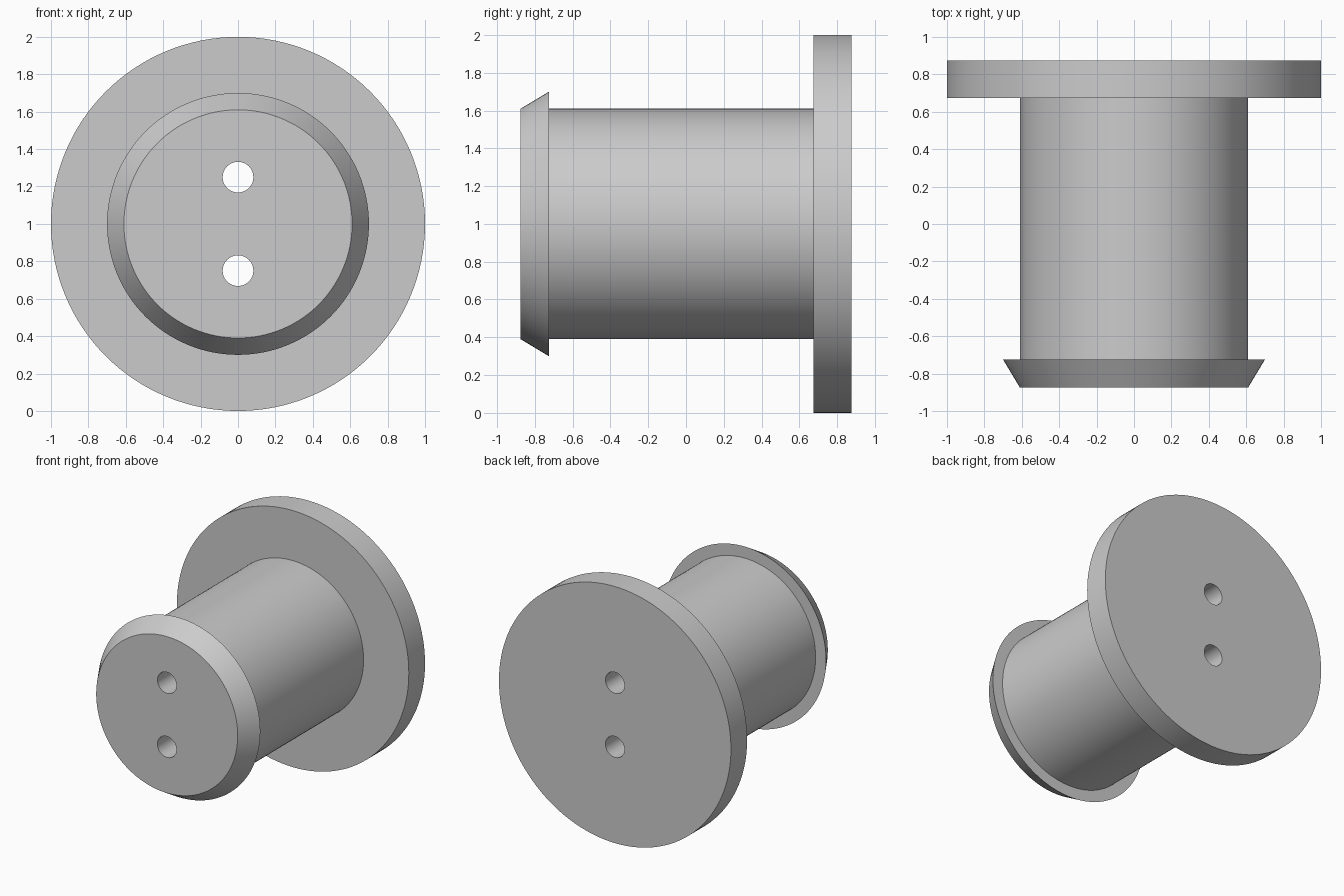
import bpy
import bmesh
import math
from mathutils import Matrix, Vector

default = bpy.data.objects.get("Cube")
if default:
    bpy.data.objects.remove(default, do_unlink=True)

SEGMENTS = 128
CENTRE_Z = 1.0

grey = bpy.data.materials.new("plain_grey")
grey.use_nodes = True
colour = (0.6, 0.6, 0.6, 1)
grey.diffuse_color = colour
grey.node_tree.nodes["Principled BSDF"].inputs["Base Color"].default_value = colour


def add_object(name, bm):
    bmesh.ops.recalc_face_normals(bm, faces=bm.faces)
    mesh = bpy.data.meshes.new(name)
    bm.to_mesh(mesh)
    bm.free()
    mesh.materials.append(grey)
    obj = bpy.data.objects.new(name, mesh)
    bpy.context.collection.objects.link(obj)
    return obj


def lathe(name, profile):
    """Solid turned round the y axis from (radius, y) rings, with flat end caps."""
    bm = bmesh.new()
    rings = []
    for radius, y in profile:
        angles = [math.tau * i / SEGMENTS for i in range(SEGMENTS)]
        rings.append([bm.verts.new((radius * math.cos(a), y, CENTRE_Z + radius * math.sin(a)))
                      for a in angles])
    for a, b in zip(rings, rings[1:]):
        for i in range(SEGMENTS):
            j = (i + 1) % SEGMENTS
            bm.faces.new((a[i], a[j], b[j], b[i]))
    bm.faces.new(rings[0])
    bm.faces.new(rings[-1])
    return add_object(name, bm)


# Flanged plug: tapered lip, shaft and wide back flange
plug = lathe("flanged_plug", [
    (0.61, -0.875), (0.70, -0.725), (0.61, -0.725),
    (0.61, 0.675), (1.0, 0.675), (1.0, 0.875),
])

# Two through holes, one above the other
bm = bmesh.new()
for dz in (-0.25, 0.25):
    place = Matrix.Translation(Vector((0, 0, CENTRE_Z + dz))) @ Matrix.Rotation(math.pi / 2, 4, "X")
    bmesh.ops.create_cone(bm, cap_ends=True, segments=48, radius1=0.082,
                          radius2=0.082, depth=2.2, matrix=place)
cutter = add_object("hole_cutter", bm)
cutter.hide_render = True

cut = plug.modifiers.new("holes", "BOOLEAN")
cut.operation = "DIFFERENCE"
cut.solver = "EXACT"
cut.object = cutter

bpy.ops.object.select_all(action="DESELECT")
plug.select_set(True)
bpy.context.view_layer.objects.active = plug
bpy.ops.object.modifier_apply(modifier=cut.name)
bpy.data.objects.remove(cutter, do_unlink=True)
bpy.ops.object.shade_smooth_by_angle(angle=math.radians(25))
